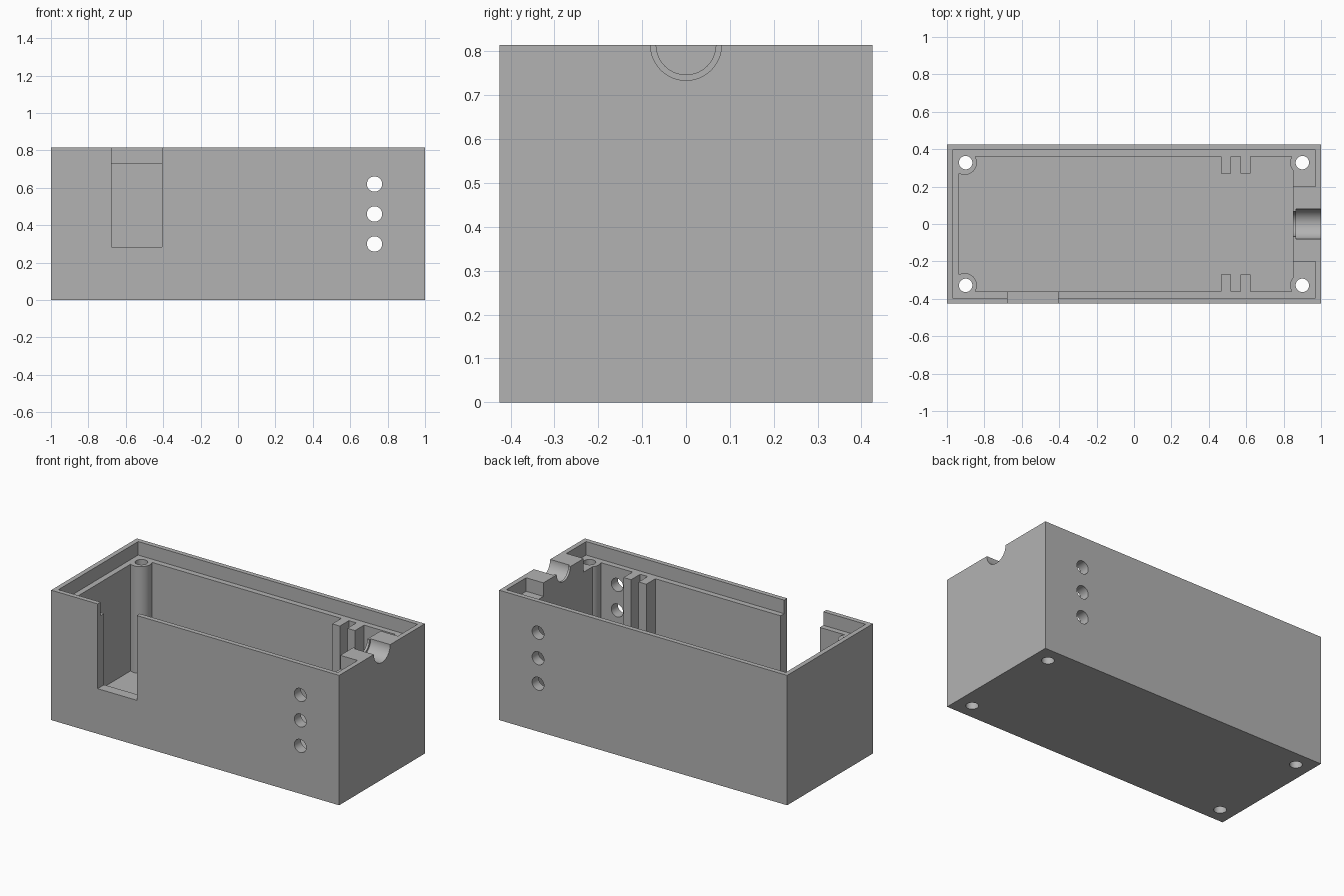
import bpy
import math

cube = bpy.data.objects.get("Cube")
if cube:
    bpy.data.objects.remove(cube, do_unlink=True)

TOP, LEDGE, FLOOR = 0.815, 0.73, 0.06

grey = bpy.data.materials.new("plain grey")
grey.use_nodes = True
COLOUR = (0.45, 0.45, 0.45, 1)
grey.diffuse_color = COLOUR
grey.node_tree.nodes["Principled BSDF"].inputs["Base Color"].default_value = COLOUR


def box(name, x, y, z):
    """Axis-aligned box from (min, max) pairs."""
    spans = (x, y, z)
    bpy.ops.mesh.primitive_cube_add(size=1, location=[sum(s) / 2 for s in spans])
    ob = bpy.context.object
    ob.name = name
    ob.scale = [s[1] - s[0] for s in spans]
    bpy.ops.object.transform_apply(location=True, rotation=True, scale=True)
    ob.data.materials.append(grey)
    return ob


def rod(name, radius, depth, centre, rotation=(0, 0, 0), sides=48):
    bpy.ops.mesh.primitive_cylinder_add(vertices=sides, radius=radius, depth=depth,
                                        location=centre, rotation=rotation)
    ob = bpy.context.object
    ob.name = name
    bpy.ops.object.transform_apply(location=True, rotation=True, scale=True)
    ob.data.materials.append(grey)
    return ob


def combine(target, tool, operation):
    """Apply one boolean and discard the tool."""
    mod = target.modifiers.new(operation, "BOOLEAN")
    mod.operation, mod.solver, mod.object = operation, "EXACT", tool
    bpy.context.view_layer.objects.active = target
    bpy.ops.object.modifier_apply(modifier=mod.name)
    bpy.data.objects.remove(tool, do_unlink=True)


def cut(tool):
    combine(case, tool, "DIFFERENCE")


def add(tool):
    combine(case, tool, "UNION")


# Outer shell
case = box("case_body", (-1, 1), (-0.425, 0.425), (0, TOP))

# Lid recess, leaving a raised block around the cable outlet
cut(box("lid_recess", (-0.97, 0.85), (-0.395, 0.395), (LEDGE, 1)))
for low, high in ((-0.395, -0.2), (0.2, 0.395)):
    cut(box("lid_recess_corner", (0.8, 0.97), (low, high), (LEDGE, 1)))

# Main cavity
cut(box("cavity", (-0.935, 0.85), (-0.36, 0.36), (FLOOR, 1)))

# Corner screw posts, and paired ribs that hold a board
for side in (-1, 1):
    for x in (-0.905, 0.9):
        add(rod("screw_post", 0.065, LEDGE - 0.03, (x, side * 0.328, (LEDGE + 0.03) / 2)))
    for x in (0.465, 0.57):
        y = sorted((side * 0.27, side * 0.38))
        add(box("board_rib", (x, x + 0.053), y, (0.03, LEDGE)))

# Screw holes through the posts and base
for x in (-0.9, 0.9):
    for y in (-0.328, 0.328):
        cut(rod("screw_hole", 0.036, 2, (x, y, 0.4), sides=32))

# Vent holes through both long walls
for z in (0.3, 0.46, 0.62):
    cut(rod("vent_hole", 0.041, 2, (0.73, 0, z), (math.pi / 2, 0, 0), sides=32))

# Tall slot in the front wall
cut(box("front_slot", (-0.677, -0.405), (-0.6, -0.34), (0.283, 1)))

# Stepped cable groove in the end wall
along_x = (0, math.pi / 2, 0)
cut(rod("cable_groove", 0.081, 0.4, (1.065, 0, TOP), along_x, 64))
cut(rod("cable_groove_neck", 0.068, 0.3, (0.9, 0, TOP), along_x, 64))

# Smooth the round parts, keep edges crisp
bpy.ops.object.select_all(action="DESELECT")
case.select_set(True)
bpy.context.view_layer.objects.active = case
bpy.ops.object.shade_smooth_by_angle(angle=math.radians(30))
